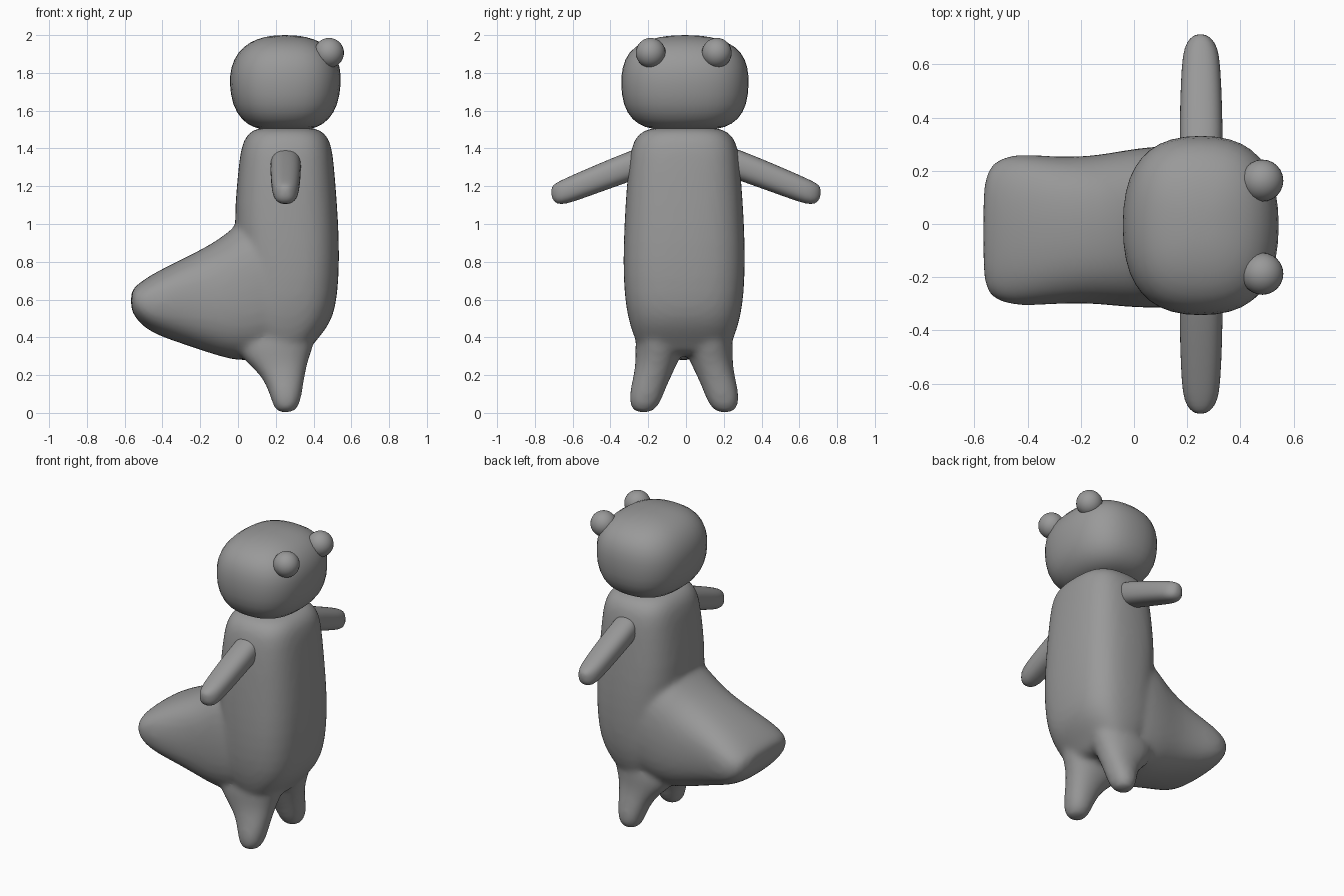
import bpy, bmesh, math

grey = bpy.data.materials.new("plain grey")
grey.diffuse_color = (0.32, 0.32, 0.32, 1)
SIDES = 20


def loft(name, axis, sections, power, levels=1):
    """Skin rounded-rectangle sections (position, u min, u max, v min, v max) along an axis."""
    bm = bmesh.new()
    u_axis, v_axis = [(1, 2), (0, 2), (0, 1)][axis]
    rings = []
    for t, u0, u1, v0, v1 in sections:
        ring = []
        for i in range(SIDES):
            a = 2 * math.pi * i / SIDES
            c, s = math.cos(a), math.sin(a)
            p = [0, 0, 0]
            p[axis] = t
            p[u_axis] = (u0 + u1) / 2 + (u1 - u0) / 2 * math.copysign(abs(c) ** (2 / power), c)
            p[v_axis] = (v0 + v1) / 2 + (v1 - v0) / 2 * math.copysign(abs(s) ** (2 / power), s)
            ring.append(bm.verts.new(p))
        rings.append(ring)
    for a, b in zip(rings, rings[1:]):
        for i in range(SIDES):
            j = (i + 1) % SIDES
            bm.faces.new((a[i], a[j], b[j], b[i]))
    bm.faces.new(rings[0])
    bm.faces.new(rings[-1])
    bmesh.ops.recalc_face_normals(bm, faces=bm.faces)
    bm.faces.ensure_lookup_table()
    mesh = bpy.data.meshes.new(name)
    bm.to_mesh(mesh)
    bm.free()
    mesh.materials.append(grey)
    mesh.shade_smooth()
    ob = bpy.data.objects.new(name, mesh)
    bpy.context.collection.objects.link(ob)
    if levels:
        ob.modifiers.new("round", "SUBSURF").levels = levels
    return ob


# Torso, tail and legs
torso = loft("body", 2, [
    (0.30, 0.15, 0.36, -0.20, 0.18), (0.36, 0.10, 0.395, -0.26, 0.24),
    (0.42, 0.05, 0.45, -0.285, 0.265), (0.50, 0.0, 0.505, -0.31, 0.29),
    (0.62, 0.0, 0.53, -0.33, 0.31), (0.80, 0.0, 0.54, -0.337, 0.317),
    (1.00, -0.025, 0.535, -0.33, 0.312), (1.20, -0.01, 0.52, -0.318, 0.298),
    (1.38, 0.008, 0.505, -0.30, 0.285), (1.455, 0.03, 0.485, -0.275, 0.26),
    (1.50, 0.075, 0.44, -0.225, 0.21), (1.512, 0.13, 0.38, -0.15, 0.14)], 2.8)
tail = loft("tail", 0, [
    (-0.568, -0.20, 0.14, 0.55, 0.64), (-0.55, -0.265, 0.21, 0.515, 0.665),
    (-0.51, -0.295, 0.25, 0.46, 0.70), (-0.43, -0.314, 0.27, 0.41, 0.75),
    (-0.30, -0.303, 0.255, 0.365, 0.815), (-0.17, -0.30, 0.257, 0.32, 0.88),
    (-0.06, -0.312, 0.275, 0.285, 0.95), (0.02, -0.318, 0.29, 0.27, 1.03),
    (0.15, -0.32, 0.30, 0.28, 1.08), (0.25, -0.30, 0.28, 0.34, 1.05)], 2.6)
legs = []
for side in (1, -1):
    rows = []
    for z, x0, x1, y0, y1 in [
            (0.0, 0.225, 0.275, 0.195, 0.24), (0.01, 0.20, 0.305, 0.16, 0.27),
            (0.05, 0.18, 0.33, 0.125, 0.293), (0.12, 0.16, 0.343, 0.10, 0.288),
            (0.20, 0.12, 0.355, 0.065, 0.268), (0.27, 0.04, 0.372, 0.03, 0.258),
            (0.34, -0.02, 0.395, 0.0, 0.26), (0.45, 0.0, 0.44, 0.0, 0.26)]:
        ya, yb = sorted((side * y0 - 0.01, side * y1 - 0.01))
        rows.append((z, x0, x1, ya, yb))
    legs.append(loft("leg", 2, rows, 2.2))

# Fuse them into one soft skin
bpy.ops.object.select_all(action="DESELECT")
for ob in [torso, tail] + legs:
    ob.select_set(True)
    bpy.context.view_layer.objects.active = ob
    bpy.ops.object.modifier_apply(modifier="round")
bpy.context.view_layer.objects.active = torso
bpy.ops.object.join()
skin = torso.modifiers.new("fuse", "REMESH")
skin.mode = "VOXEL"
skin.voxel_size = 0.016
skin.use_smooth_shade = True
soft = torso.modifiers.new("soften", "SMOOTH")
soft.factor, soft.iterations = 0.5, 12

# Head
loft("head", 2, [
    (1.498, 0.14, 0.36, -0.14, 0.13), (1.51, 0.08, 0.42, -0.22, 0.21),
    (1.55, 0.015, 0.485, -0.29, 0.28), (1.63, -0.033, 0.533, -0.338, 0.327),
    (1.74, -0.05, 0.55, -0.35, 0.338), (1.83, -0.043, 0.547, -0.343, 0.333),
    (1.91, -0.005, 0.51, -0.31, 0.30), (1.965, 0.06, 0.445, -0.235, 0.225),
    (1.992, 0.14, 0.36, -0.14, 0.13), (2.0, 0.21, 0.29, -0.05, 0.04)], 2.5)

# Arms and eyes on both sides
for side, label in ((1, "left"), (-1, "right")):
    loft(label + "_arm", 1, [
        (side * y, x0, x1, z0, z1) for y, x0, x1, z0, z1 in [
            (0.20, 0.175, 0.33, 1.26, 1.42), (0.28, 0.17, 0.335, 1.23, 1.395),
            (0.45, 0.172, 0.332, 1.17, 1.325), (0.60, 0.178, 0.325, 1.115, 1.26),
            (0.665, 0.188, 0.315, 1.10, 1.23), (0.70, 0.21, 0.29, 1.115, 1.21),
            (0.713, 0.235, 0.265, 1.15, 1.19)]], 2.4)
    bpy.ops.mesh.primitive_uv_sphere_add(segments=24, ring_count=16, radius=0.079,
                                         location=(0.482, side * 0.175 - 0.012, 1.906))
    eye = bpy.context.object
    eye.name = label + "_eye"
    eye.data.materials.append(grey)
    eye.data.shade_smooth()
